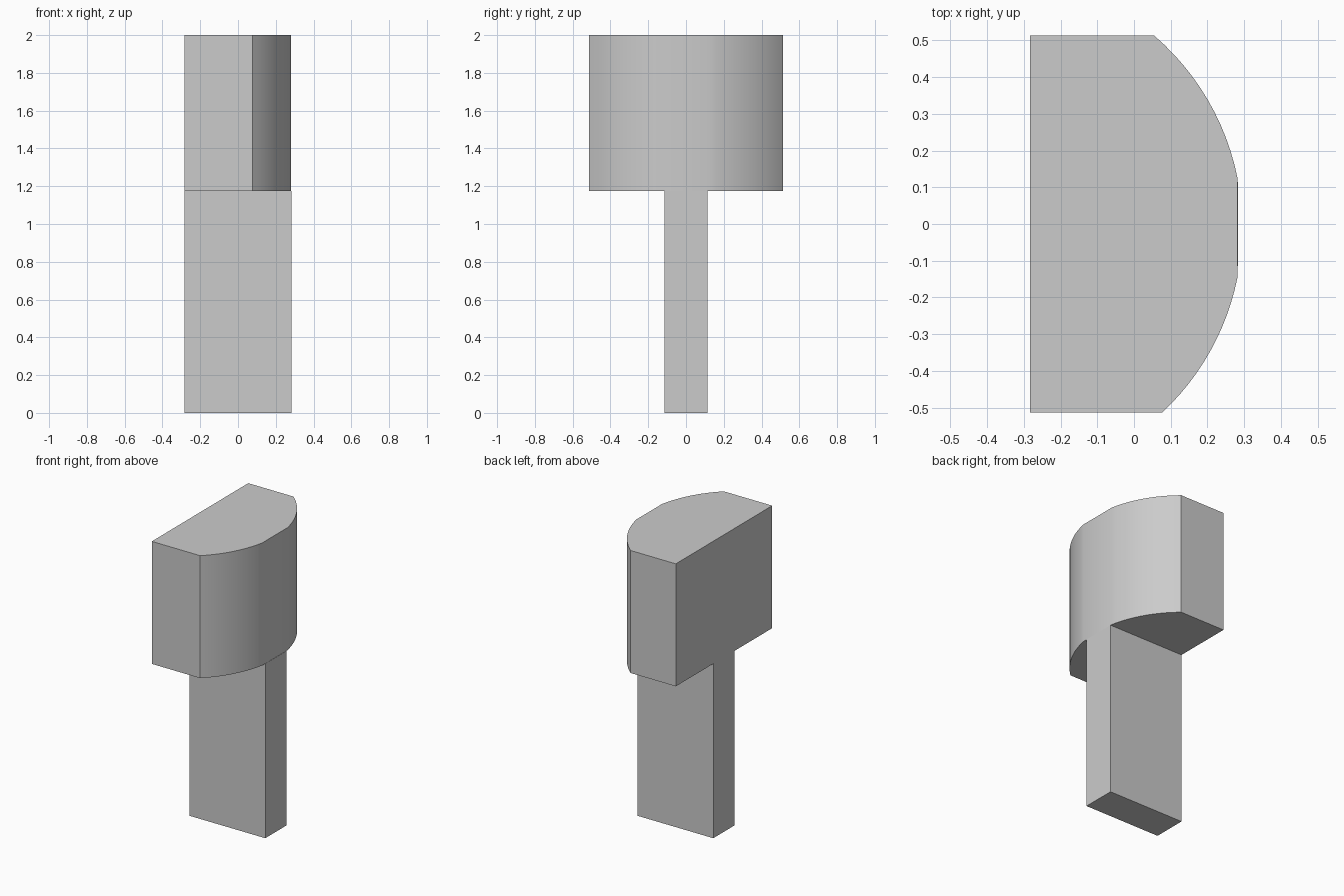
import bpy
import bmesh
import math

cube = bpy.data.objects.get("Cube")
if cube:
    bpy.data.objects.remove(cube, do_unlink=True)

HALF_X = 0.283
STEP_Z = 1.175

grey = bpy.data.materials.new("plain grey")
grey.use_nodes = True
colour = (0.6, 0.6, 0.6, 1)
grey.diffuse_color = colour
grey.node_tree.nodes["Principled BSDF"].inputs["Base Color"].default_value = colour


def prism(name, outline, z0, z1):
    """Extrude a closed plan outline upwards."""
    bm = bmesh.new()
    base = bm.faces.new([bm.verts.new((x, y, z0)) for x, y in outline])
    top = bmesh.ops.extrude_face_region(bm, geom=[base], use_keep_orig=True)
    verts = [v for v in top["geom"] if isinstance(v, bmesh.types.BMVert)]
    bmesh.ops.translate(bm, vec=(0, 0, z1 - z0), verts=verts)
    bmesh.ops.recalc_face_normals(bm, faces=bm.faces)
    mesh = bpy.data.meshes.new(name)
    bm.to_mesh(mesh)
    bm.free()
    obj = bpy.data.objects.new(name, mesh)
    bpy.context.collection.objects.link(obj)
    mesh.materials.append(grey)
    bpy.ops.object.select_all(action="DESELECT")
    obj.select_set(True)
    bpy.context.view_layer.objects.active = obj
    bpy.ops.object.shade_smooth_by_angle(angle=math.radians(30))
    return obj


def arc(cx, cy, radius, y0, y1, steps=12):
    """Points on the +x side of a circle between two y values."""
    a0, a1 = (math.asin((y - cy) / radius) for y in (y0, y1))
    angles = [a0 + (a1 - a0) * i / steps for i in range(steps + 1)]
    return [(cx + radius * math.cos(a), cy + radius * math.sin(a)) for a in angles]


# Head: flat back and ends, one circular side truncated by a flat
circle = (-0.394, -0.01, 0.689)
head_plan = [(-HALF_X, -0.513)]
head_plan += arc(*circle, -0.513, -0.145)
head_plan += arc(*circle, 0.125, 0.513)
head_plan += [(-HALF_X, 0.513)]
prism("head", head_plan, STEP_Z, 2.0)

# Stem: flat rectangular blade under the head
stem_plan = [(-HALF_X, -0.114), (HALF_X, -0.114), (HALF_X, 0.114), (-HALF_X, 0.114)]
prism("stem", stem_plan, 0.0, STEP_Z)
